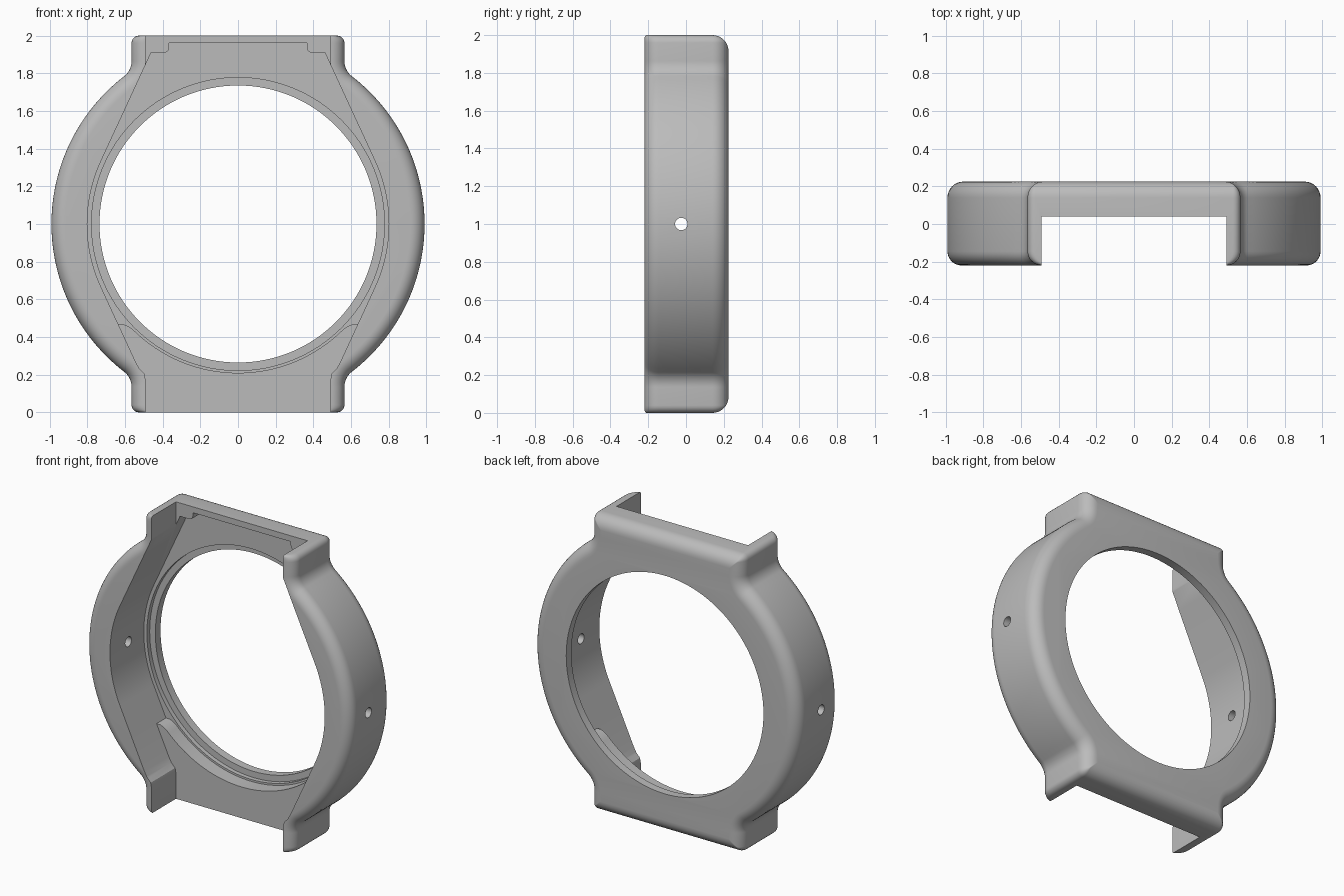
import bpy, bmesh
from math import sin, cos, pi, sqrt, atan2

cube = bpy.data.objects.get("Cube")
if cube:
    bpy.data.objects.remove(cube, do_unlink=True)

FRONT, BACK = -0.22, 0.225
R, W, FILLET = 0.99, 0.565, 0.10       # case radius, lug half width, neck fillet

grey = bpy.data.materials.new("plain grey")
grey.use_nodes = True
colour = (0.5, 0.5, 0.5, 1)
grey.diffuse_color = colour
grey.node_tree.nodes["Principled BSDF"].inputs["Base Color"].default_value = colour


def arc(cx, cz, r, a0, a1, n):
    return [(cx + r * cos(a0 + (a1 - a0) * i / n),
             cz + r * sin(a0 + (a1 - a0) * i / n)) for i in range(n + 1)]


def mirror_x(right):
    """Close a right-hand half, listed from bottom to top."""
    return right + [(-x, z) for x, z in reversed(right)]


def outline(d, d_end):
    """Case silhouette inset by d on the sides and d_end at both ends."""
    cx = W + FILLET
    cz = sqrt((R + FILLET) ** 2 - cx ** 2)
    a = atan2(cz, cx)
    r = max(0.04 - d_end, 0.004)
    quarter = arc(0, 0, R - d, 0, a, 28)
    quarter += arc(cx, cz, FILLET + d, a + pi, pi, 10)[1:]
    quarter += arc(W - d - r, 1 - d_end - r, r, 0, pi / 2, 5)
    lower = [(x, -z) for x, z in reversed(quarter[1:])]
    return mirror_x(lower + quarter)


def loft(name, rings):
    """Skin a list of (y, outline) rings; outlines are centred on z = 1."""
    bm = bmesh.new()
    rows = [[bm.verts.new((x, y, z + 1)) for x, z in pts] for y, pts in rings]
    n = len(rows[0])
    for low, high in zip(rows, rows[1:]):
        for i in range(n):
            j = (i + 1) % n
            bm.faces.new((low[i], low[j], high[j], high[i]))
    bm.faces.new(rows[0])
    bm.faces.new(rows[-1])
    bmesh.ops.recalc_face_normals(bm, faces=bm.faces)
    mesh = bpy.data.meshes.new(name)
    bm.to_mesh(mesh)
    bm.free()
    ob = bpy.data.objects.new(name, mesh)
    bpy.context.collection.objects.link(ob)
    mesh.materials.append(grey)
    return ob


def cut(target, cutter):
    cutter.hide_render = True
    bpy.context.view_layer.objects.active = target
    mod = target.modifiers.new("cut", 'BOOLEAN')
    mod.operation, mod.solver, mod.object = 'DIFFERENCE', 'EXACT', cutter
    bpy.ops.object.modifier_apply(modifier=mod.name)
    bpy.data.objects.remove(cutter, do_unlink=True)


# Rounded case body: quarter-round edges at the front sides and all round the back
STEPS = 8
rings = []
for i in range(STEPS + 1):
    t = pi / 2 * i / STEPS
    rings.append((FRONT + 0.075 * (1 - sin(t)), outline(0.075 * (1 - cos(t)), 0)))
rings.reverse()
rings = rings[::-1] if rings[0][0] > rings[-1][0] else rings
for i in range(STEPS + 1):
    t = pi / 2 * i / STEPS
    d = 0.085 * (1 - cos(t))
    rings.append((BACK - 0.085 * (1 - sin(t)), outline(d, d)))
rings.sort(key=lambda ring: ring[0])
case = loft("case_body", rings)

# Side wall of the pocket: an arc with straight tangents towards the lugs
WALL, TILT = 0.80, 0.433


def wall_x(z):
    return (WALL - sin(TILT) * abs(z)) / cos(TILT)


side = arc(0, 0, WALL, -TILT, TILT, 24)

# Front pocket, open at both ends between the lugs
end = [(0.49, 1.2), (0.49, 0.83), (0.497, 0.795), (0.525, 0.765), (wall_x(0.73), 0.73)]
half = [(x, -z) for x, z in end] + side + end[::-1]
cut(case, loft("front_pocket", [(y, mirror_x(half)) for y in (-0.5, 0.04)]))

# Deeper pocket, leaving a top lip, two top corner blocks and a curved lower step
LIP = 0.79
start = atan2(-sqrt(LIP ** 2 - 0.56 ** 2), 0.56)
half = arc(0, 0, LIP, -pi / 2 + 0.01, start, 28)
half += [(0.585, -0.542), (0.605, -0.533), (wall_x(0.533), -0.533)] + side
half += [(wall_x(0.91), 0.91)] + arc(0.39, 0.935, 0.025, -pi / 2, -pi, 5) + [(0.365, 0.96)]
cut(case, loft("deep_pocket", [(y, mirror_x(half)) for y in (-0.4, 0.14)]))

# Stepped round opening
for name, radius, depth in (("ring_step", 0.777, 0.17), ("round_opening", 0.735, 0.5)):
    circle = arc(0, 0, radius, 0, 2 * pi, 128)[:-1]
    cut(case, loft(name, [(-0.45, circle), (depth, circle)]))

# Pin hole through both sides
bpy.ops.mesh.primitive_cylinder_add(vertices=32, radius=0.033, depth=3,
                                    location=(0, -0.025, 1), rotation=(0, pi / 2, 0))
cut(case, bpy.context.object)

bpy.ops.object.select_all(action='DESELECT')
case.select_set(True)
bpy.context.view_layer.objects.active = case
bpy.ops.object.shade_smooth_by_angle(angle=0.52)
